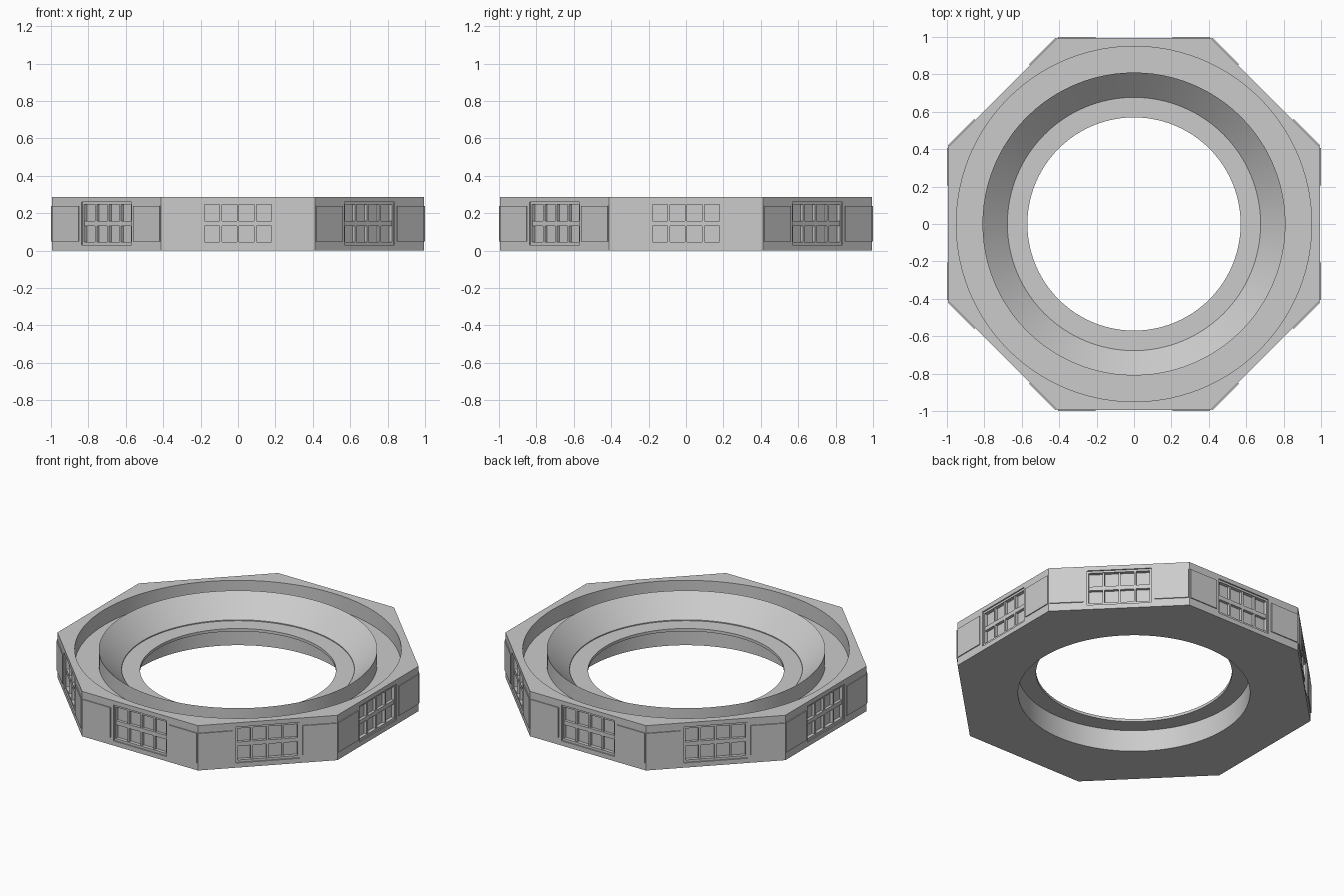
import bpy, bmesh, math
from mathutils import Matrix, Vector

if "Cube" in bpy.data.objects:
    bpy.data.objects.remove(bpy.data.objects["Cube"])

H = 0.288                                  # total height
APO = 0.994                                # centre to flat wall
HALF = APO * math.tan(math.pi / 8)         # half the length of one side
SEG = 96

stone = bpy.data.materials.new("stone grey")
stone.diffuse_color = (0.6, 0.6, 0.6, 1)
stone.use_nodes = True
stone.node_tree.nodes["Principled BSDF"].inputs["Base Color"].default_value = stone.diffuse_color


def finish(name, bm):
    me = bpy.data.meshes.new(name)
    bm.to_mesh(me)
    bm.free()
    me.materials.append(stone)
    ob = bpy.data.objects.new(name, me)
    bpy.context.collection.objects.link(ob)
    return ob


def octagon_radius(a):
    step = math.pi / 4
    return APO / math.cos((a + step / 2) % step - step / 2)


# Ring body: profile swept round, None means the octagonal outline
profile = [(None, H), (0.95, H), (0.95, 0.19), (0.81, 0.19), (0.81, H),
           (0.677, 0.162), (0.677, 0.156), (0.57, 0.156), (0.57, 0.138),
           (0.675, 0.138), (0.675, 0), (None, 0)]
bm = bmesh.new()
rings = []
for r, z in profile:
    ring = []
    for i in range(SEG):
        a = 2 * math.pi * i / SEG
        rad = r or octagon_radius(a)
        ring.append(bm.verts.new((rad * math.cos(a), rad * math.sin(a), z)))
    rings.append(ring)
for lo, hi in zip(rings, rings[1:]):
    for i in range(SEG):
        j = (i + 1) % SEG
        bm.faces.new((lo[j], lo[i], hi[i], hi[j]))
bm.normal_update()
body = finish("ring_body", bm)
bpy.context.view_layer.objects.active = body
body.select_set(True)
bpy.ops.object.shade_smooth_by_angle(angle=math.radians(20))
body.select_set(False)

# Window layout along one wall
PANE, BAR = 0.08, 0.012
PITCH = PANE + BAR
cols = [((i - 1.5) * PITCH - PANE / 2, (i - 1.5) * PITCH + PANE / 2) for i in range(4)]
rows = [(0.045, 0.132), (0.158, 0.247)]
WIN_X, WIN_Z = 0.188, (0.03, 0.26)
PANEL_X, PANEL_Z = (0.207, 0.407), (0.05, 0.24)


def within(v, span):
    return span[0] < v < span[1]


def relief(x, z):
    """Outward offset of the wall surface at a point."""
    if any(within(x, c) for c in cols) and any(within(z, r) for r in rows):
        return -0.03                       # glass pane
    if abs(x) < cols[3][1] and within(z, (rows[0][0], rows[1][1])):
        return -0.012                      # glazing bars
    if abs(x) < WIN_X and within(z, WIN_Z):
        return -0.008                      # window frame
    if within(abs(x), PANEL_X) and within(z, PANEL_Z):
        return 0.006                       # raised side panel
    return 0.0


xs = sorted({s * v for s in (-1, 1) for v in (HALF, WIN_X, *PANEL_X)}
            | {v for c in cols for v in c})
zs = sorted({0, H, *WIN_Z, *PANEL_Z} | {v for r in rows for v in r})

# Eight walls, each a stepped relief of cells joined by reveals
bm = bmesh.new()
for k in range(8):
    rot = Matrix.Rotation(k * math.pi / 4, 3, 'Z')

    def quad(*pts):
        bm.faces.new([bm.verts.new(rot @ Vector((x, -APO - d, z))) for x, d, z in pts])

    mid = lambda v, i: (v[i] + v[i + 1]) / 2
    for i in range(len(xs) - 1):
        for j in range(len(zs) - 1):
            x0, x1, z0, z1 = xs[i], xs[i + 1], zs[j], zs[j + 1]
            d = relief(mid(xs, i), mid(zs, j))
            quad((x0, d, z0), (x1, d, z0), (x1, d, z1), (x0, d, z1))
            if i + 2 < len(xs):
                e = relief(mid(xs, i + 1), mid(zs, j))
                if e != d:
                    quad((x1, d, z0), (x1, e, z0), (x1, e, z1), (x1, d, z1))
            if j + 2 < len(zs):
                e = relief(mid(xs, i), mid(zs, j + 1))
                if e != d:
                    quad((x0, d, z1), (x1, d, z1), (x1, e, z1), (x0, e, z1))
bmesh.ops.remove_doubles(bm, verts=bm.verts, dist=1e-5)
finish("window_walls", bm)
